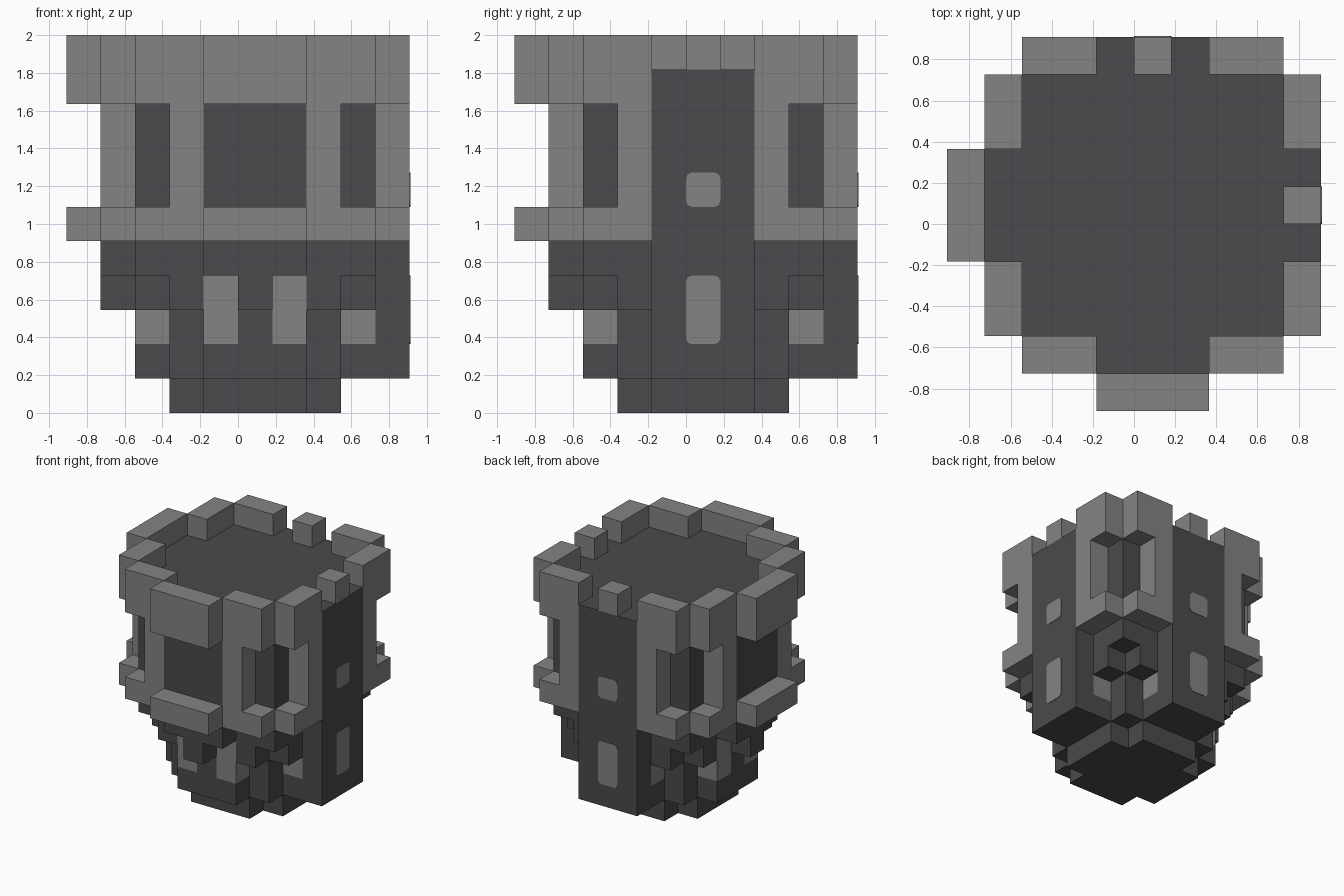
import bpy, bmesh, math
from mathutils import Matrix, Vector

cube = bpy.data.objects.get("Cube")
if cube:
    bpy.data.objects.remove(cube, do_unlink=True)

U = 2 / 11                       # one block
CENTRE = Vector((U / 2, U / 2, 0))  # axis of the round tower
ALL, TOWERS, LEDGES = (0, 1, 2, 3), (1, 2), (0, 3)  # quarter turns from the front
BOTH = (-1, 1)


def material(name, rgb):
    m = bpy.data.materials.new(name)
    m.use_nodes = True
    m.diffuse_color = (*rgb, 1)
    m.node_tree.nodes["Principled BSDF"].inputs["Base Color"].default_value = (*rgb, 1)
    return m


DARK = material("dark slate", (0.069, 0.067, 0.075))
LIGHT = material("light stone", (0.227, 0.227, 0.227))


def part(name, mat, boxes, turns=(0,), mirror=False, chamfer=0):
    """Boxes as (x range, y range, z range) in blocks, repeated by quarter turns."""
    bm = bmesh.new()
    for turn in turns:
        rot = Matrix.Rotation(turn * math.pi / 2, 4, 'Z')
        for side in (BOTH if mirror else (1,)):
            for ranges in boxes:
                lo, hi = Vector([r[0] for r in ranges]), Vector([r[1] for r in ranges])
                mid, size = (lo + hi) / 2, hi - lo
                mid.x *= side
                verts = bmesh.ops.create_cube(bm, size=1)["verts"]
                for v in verts:
                    v.co = Vector([c * s for c, s in zip(v.co, size)]) + mid
                if chamfer:
                    edges = {e for v in verts for e in v.link_edges
                             if abs(e.verts[0].co.y - e.verts[1].co.y) > 1e-4
                             and abs(e.verts[0].co.x - e.verts[1].co.x) < 1e-4
                             and abs(e.verts[0].co.z - e.verts[1].co.z) < 1e-4}
                    made = bmesh.ops.bevel(bm, geom=list(edges), offset=chamfer,
                                           segments=2, profile=0.5, affect='EDGES')
                    faces = {f for v in made["verts"] for f in v.link_faces}
                    verts = list({v for f in faces for v in f.verts})
                for v in verts:
                    v.co = rot @ v.co
    for v in bm.verts:
        v.co = v.co * U + CENTRE
    bmesh.ops.recalc_face_normals(bm, faces=bm.faces)
    mesh = bpy.data.meshes.new(name)
    bm.to_mesh(mesh)
    bm.free()
    mesh.materials.append(mat)
    obj = bpy.data.objects.new(name, mesh)
    bpy.context.collection.objects.link(obj)


WIDE, NARROW = (-1.5, 1.5), (-.5, .5)
INNER, OUTER, FAR = (-3.5, -2.5), (-4.5, -3.5), (-5.5, -4.5)
CORE, BODY = (-2.5, 2.5), (-3.5, 3.5)

# Tapered base
part("foot", DARK, [(WIDE, CORE, (0, 1)), ((1.5, 2.5), WIDE, (0, 1)),
                    ((-2.5, -1.5), WIDE, (0, 1))])
part("lower_core", DARK, [(CORE, CORE, (1, 4))])
part("lower_sides", DARK, [(WIDE, INNER, (1, 2)), (NARROW, INNER, (2, 4))], ALL)
part("lower_panels", LIGHT, [((.5, 1.5), INNER, (2, 4))], ALL, mirror=True)

# Hanging blocks under the main body
part("corner_teeth", DARK, [((1.5, 2.5), INNER, (3, 4))], ALL, mirror=True)
part("middle_teeth", DARK, [(NARROW, OUTER, (3, 4))], LEDGES)

# Main body with its raised sides
part("upper_body", DARK, [(BODY, BODY, (4, 10))])
part("upper_sides", DARK, [(WIDE, OUTER, (4, 10))], LEDGES)
part("buttresses", DARK, [(WIDE, OUTER, (1, 10))], TOWERS)

# Corner window frames: sill, post and battlement
part("corner_frames", LIGHT, [((1.5, 3.5), OUTER, (5, 6)), ((1.5, 2.5), OUTER, (6, 9)),
                              ((1.5, 3.5), OUTER, (9, 11))], ALL, mirror=True)

# Overhanging ledges, and merlons above the buttresses
part("ledges", LIGHT, [(WIDE, FAR, (5, 6)), (WIDE, FAR, (9, 11))], LEDGES)
part("merlons", LIGHT, [(NARROW, OUTER, (10, 11))], TOWERS)

# Thin rounded windows on the buttresses
PANE = (-4.52, -4.49)
part("buttress_windows", LIGHT, [(NARROW, PANE, (2, 4)), (NARROW, PANE, (6, 7))],
     TOWERS, chamfer=.17)
